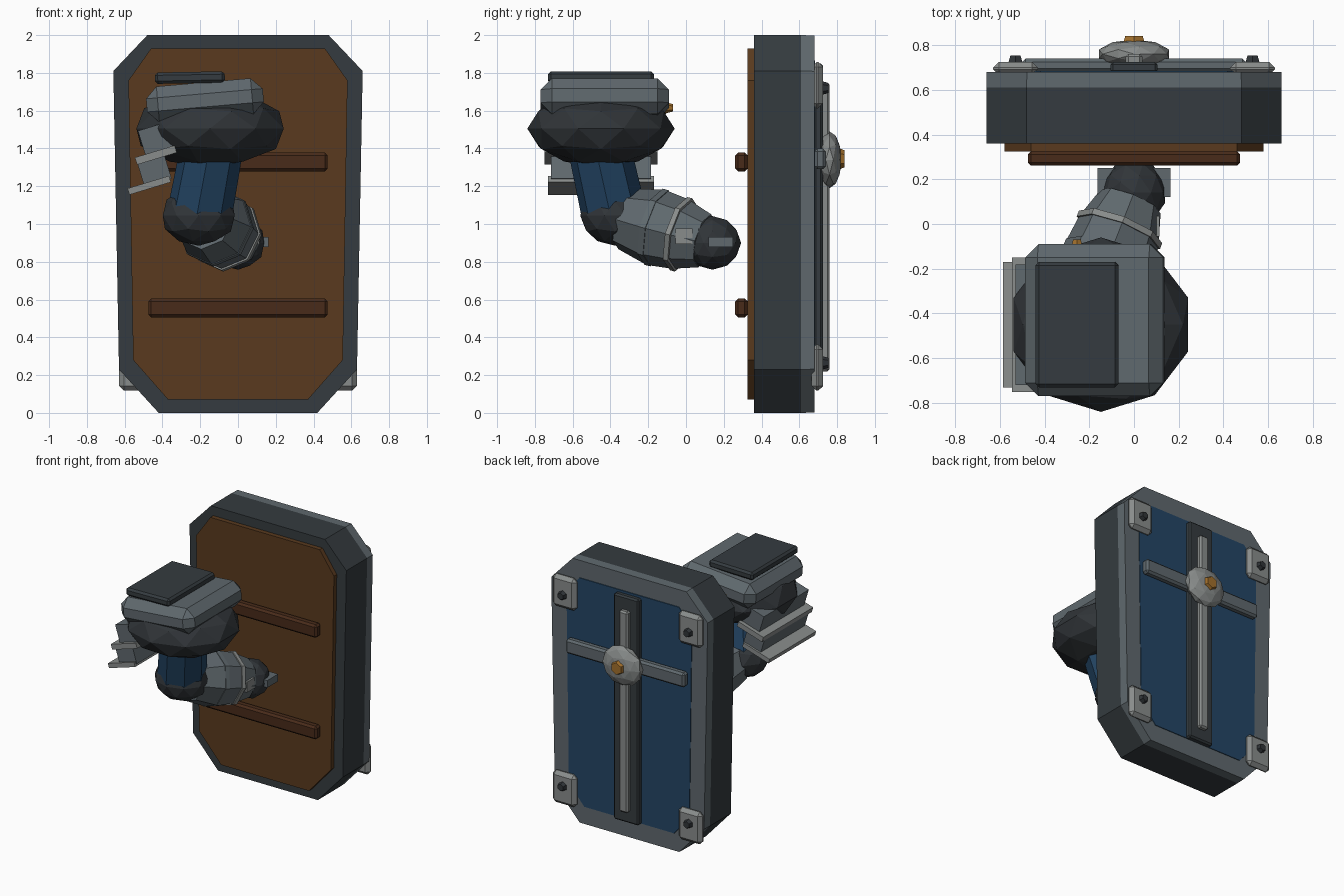
import bpy, bmesh
from math import radians
from mathutils import Vector, Matrix

if "Cube" in bpy.data.objects:
    bpy.data.objects.remove(bpy.data.objects["Cube"])

def mat(name, r, g, b):
    m = bpy.data.materials.new(name)
    m.diffuse_color = (r, g, b, 1)
    m.use_nodes = True
    m.node_tree.nodes["Principled BSDF"].inputs["Base Color"].default_value = m.diffuse_color
    return m

SLATE = mat("slate", 0.035, 0.044, 0.05)
DARK = mat("dark_metal", 0.03, 0.035, 0.04)
STEEL = mat("steel", 0.115, 0.14, 0.155)
LIGHT = mat("light_steel", 0.25, 0.265, 0.26)
BLUE = mat("blue", 0.017, 0.06, 0.13)
WOOD = mat("wood", 0.1, 0.042, 0.013)
DARKWOOD = mat("dark_wood", 0.065, 0.024, 0.01)
GOLD = mat("gold", 0.36, 0.16, 0.025)

def finish(name, bm, material, bevel=0):
    bmesh.ops.recalc_face_normals(bm, faces=bm.faces)
    me = bpy.data.meshes.new(name)
    bm.to_mesh(me)
    bm.free()
    me.materials.append(material)
    ob = bpy.data.objects.new(name, me)
    bpy.context.collection.objects.link(ob)
    if bevel:
        mod = ob.modifiers.new("bevel", 'BEVEL')
        mod.width, mod.segments = bevel, 1
    return ob

def box(name, c, size, material, bevel=0, tilt=0):
    bm = bmesh.new()
    bmesh.ops.create_cube(bm, size=1, matrix=Matrix.Diagonal((*size, 1)))
    ob = finish(name, bm, material, bevel)
    ob.location = c
    ob.rotation_euler.y = radians(tilt)
    return ob

def ball(name, c, radii, material):
    bm = bmesh.new()
    bmesh.ops.create_icosphere(bm, subdivisions=2, radius=1,
                               matrix=Matrix.Translation(c) @ Matrix.Diagonal((*radii, 1)))
    return finish(name, bm, material)

def tube(name, a, b, r1, r2, material, sides=8):
    a, b = Vector(a), Vector(b)
    d = b - a
    m = Matrix.Translation((a + b) / 2) @ d.to_track_quat('Z', 'Y').to_matrix().to_4x4()
    bm = bmesh.new()
    bmesh.ops.create_cone(bm, cap_ends=True, segments=sides, radius1=r1, radius2=r2,
                          depth=d.length, matrix=m)
    return finish(name, bm, material)

def slab(name, half, rings, material):
    """Mirrored outline lofted through (y, scale) rings."""
    outline = half + [(-x, z) for x, z in reversed(half)]
    bm = bmesh.new()
    loops = [[bm.verts.new((x * s, y, 1 + (z - 1) * s)) for x, z in outline] for y, s in rings]
    n = len(outline)
    for p, q in zip(loops, loops[1:]):
        for i in range(n):
            bm.faces.new((p[i], p[(i + 1) % n], q[(i + 1) % n], q[i]))
    bm.faces.new(loops[0])
    bm.faces.new(loops[-1])
    return finish(name, bm, material)

# Shield body, back rim, wooden backing and blue face
OUTLINE = [(0.42, 0), (0.63, 0.23), (0.66, 1.81), (0.48, 2)]
slab("shield_body", OUTLINE, [(0.36, 1), (0.61, 1)], SLATE)
slab("back_rim", OUTLINE, [(0.61, 1), (0.68, 0.998)], STEEL)
slab("wood_backing", [(0.37, 0.07), (0.555, 0.28), (0.58, 1.76), (0.46, 1.93)],
     [(0.325, 1), (0.365, 1)], WOOD)
slab("blue_face", [(0.38, 0.13), (0.51, 0.28), (0.53, 1.74), (0.42, 1.87)],
     [(0.67, 1), (0.684, 0.995)], BLUE)
for i, z in enumerate((0.555, 1.328)):
    box(f"batten_{i}", (0, 0.293, z), (0.95, 0.065, 0.1), DARKWOOD, 0.015)

# Cross bars and boss
box("vertical_strip", (0, 0.70, 0.99), (0.21, 0.05, 1.72), SLATE, 0.012)
box("vertical_bar", (0, 0.735, 0.985), (0.075, 0.05, 1.53), LIGHT, 0.012)
box("horizontal_bar", (0, 0.71, 1.345), (1.0, 0.06, 0.11), STEEL, 0.015)
ball("boss", (0, 0.76, 1.34), (0.165, 0.065, 0.15), LIGHT)
tube("boss_stud", (0, 0.80, 1.345), (0, 0.84, 1.345), 0.06, 0.045, GOLD, 6)

# Corner plates with bolts
for s in (-1, 1):
    for z, zb in ((0.24, 0.265), (1.735, 1.72)):
        box("corner_plate", (s * 0.53, 0.695, z), (0.2, 0.06, 0.245), LIGHT, 0.026)
        tube("corner_bolt", (s * 0.53, 0.71, zb), (s * 0.53, 0.754, zb), 0.04, 0.026, DARK, 6)

# Shoulder
ball("shoulder_pad", (-0.148, -0.45, 1.505), (0.41, 0.39, 0.205), DARK)
box("shoulder_plate", (-0.175, -0.43, 1.655), (0.62, 0.68, 0.19), STEEL, 0.06, -5)
box("shoulder_top_plate", (-0.255, -0.45, 1.775), (0.37, 0.56, 0.06), SLATE, 0.015, -1)
tube("shoulder_rivet", (-0.255, -0.11, 1.615), (-0.255, -0.07, 1.615), 0.03, 0.02, GOLD, 6)

# Overlapping side plates
for i, (x, z, w, h, d) in enumerate([(-0.43, 1.44, 0.16, 0.16, 0.54), (-0.435, 1.365, 0.22, 0.04, 0.60),
                                     (-0.445, 1.29, 0.15, 0.15, 0.53), (-0.47, 1.205, 0.23, 0.035, 0.56)]):
    box(f"side_plate_{i}", (x, -0.45, z), (w, d, h), LIGHT if i % 2 else STEEL, 0, -17)

# Arm
E, H = Vector((-0.2, -0.37, 1.04)), Vector((0, 0.14, 0.9))
tube("upper_arm", (-0.13, -0.47, 1.45), (-0.20, -0.385, 1.07), 0.165, 0.172, BLUE)
ball("elbow", (-0.208, -0.375, 1.045), (0.2, 0.185, 0.16), DARK)
for name, t0, t1, r0, r1, m in [("forearm_upper", 0.1, 0.40, 0.165, 0.205, STEEL),
                                ("forearm_band_upper", 0.39, 0.45, 0.208, 0.208, STEEL),
                                ("forearm_lower", 0.42, 0.66, 0.205, 0.19, STEEL),
                                ("forearm_band_lower", 0.65, 0.70, 0.2, 0.2, LIGHT),
                                ("cuff", 0.69, 0.92, 0.185, 0.145, STEEL)]:
    tube(name, E.lerp(H, t0), E.lerp(H, t1), r0, r1, m)

# Fist, grip bar and buckle
ball("fist", (0.0, 0.14, 0.9), (0.145, 0.152, 0.142), DARK)
box("grip_bar", (0, 0.185, 0.905), (0.325, 0.13, 0.055), STEEL)
box("buckle", (0.09, -0.01, 0.935), (0.05, 0.09, 0.08), LIGHT)
